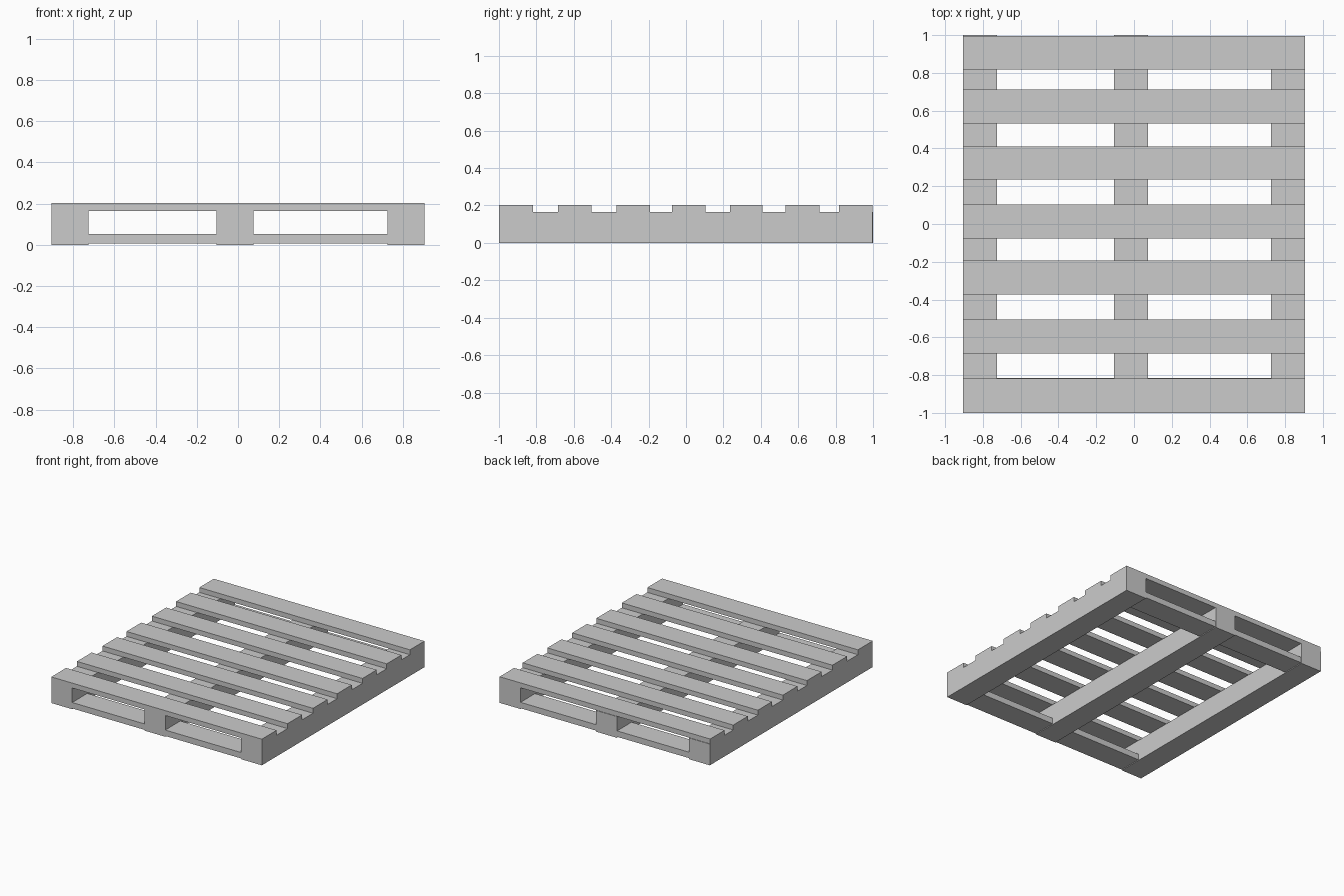
import bpy
import bmesh

if "Cube" in bpy.data.objects:
    bpy.data.objects.remove(bpy.data.objects["Cube"])


def box(name, x, y, z):
    """Axis-aligned board given by its (min, max) range on each axis."""
    bm = bmesh.new()
    bmesh.ops.create_cube(bm, size=1.0)
    for v in bm.verts:
        for i, (lo, hi) in enumerate((x, y, z)):
            v.co[i] = hi if v.co[i] > 0 else lo
    mesh = bpy.data.meshes.new(name)
    bm.to_mesh(mesh)
    bm.free()
    obj = bpy.data.objects.new(name, mesh)
    bpy.context.collection.objects.link(obj)
    return obj


HALF_X = 0.905
DECK_Z = 0.165

# Three long stringers; the middle one sits slightly off centre
stringers = {"right": (0.725, HALF_X), "middle": (-0.105, 0.075), "left": (-HALF_X, -0.725)}
for side, xr in stringers.items():
    box(f"stringer_{side}", xr, (-1.0, 0.996 if side == "right" else 1.0), (0.0, DECK_Z))

# Seven top deck slats with slightly uneven spacing
slats = [(-1.0, -0.818), (-0.685, -0.505), (-0.372, -0.192), (-0.076, 0.104),
         (0.236, 0.41), (0.533, 0.713), (0.818, 0.996)]
for i, yr in enumerate(slats):
    box(f"deck_slat_{i + 1}", (-HALF_X, HALF_X), yr, (DECK_Z, 0.203))

# Bottom boards at both ends, filling the bays between stringers
bays = {"left": (-0.725, -0.105), "right": (0.075, 0.725)}
for end, yr in {"front": (-1.0, -0.815), "back": (0.818, 0.996)}.items():
    for side, xr in bays.items():
        box(f"bottom_board_{end}_{side}", xr, yr, (0.006, 0.052))
